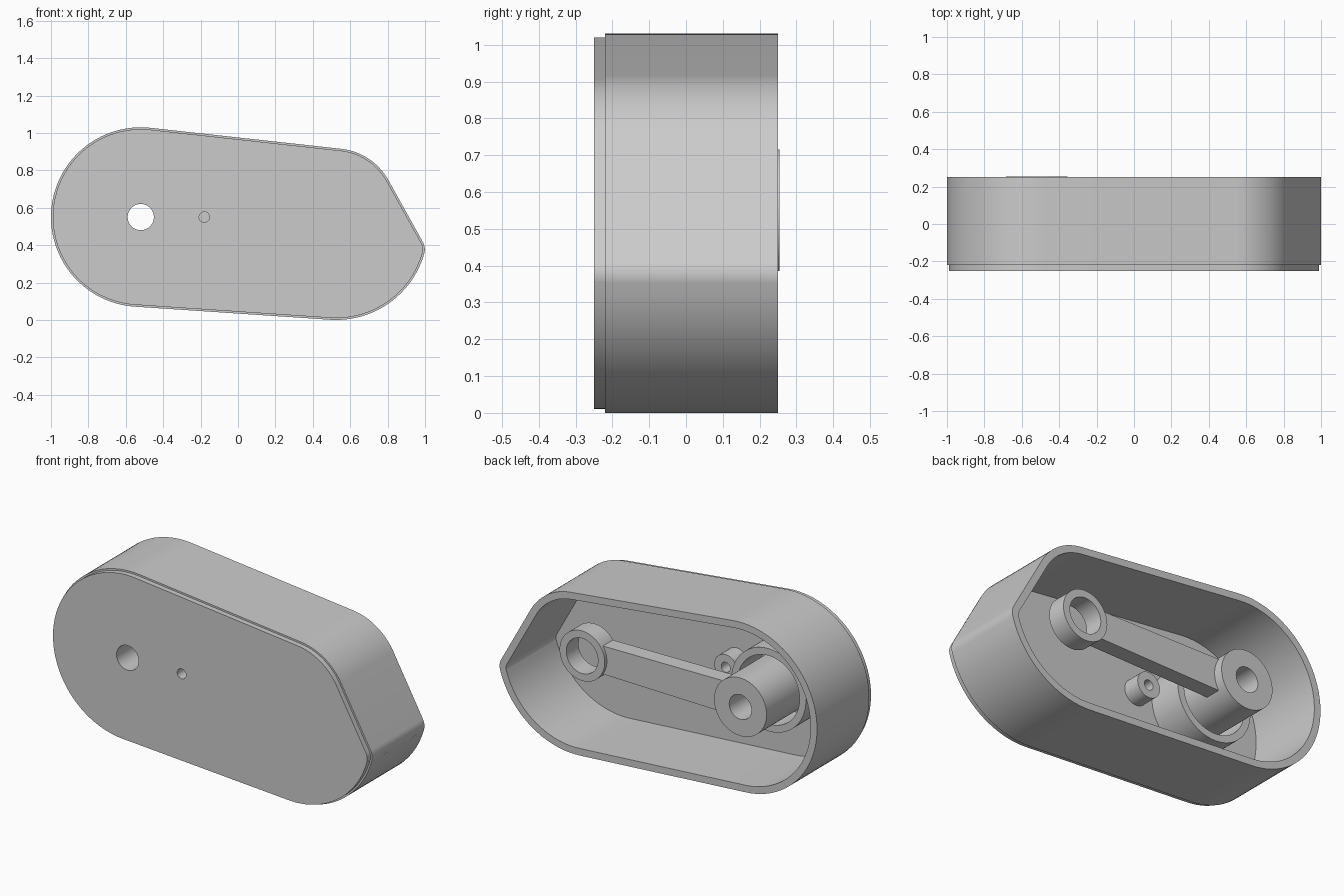
import bpy
import bmesh
from math import cos, sin, radians

cube = bpy.data.objects.get("Cube")
if cube:
    bpy.data.objects.remove(cube)

# single material
grey = bpy.data.materials.new("plain_grey")
grey.use_nodes = True
COLOUR = (0.6, 0.6, 0.6, 1)
grey.diffuse_color = COLOUR
grey.node_tree.nodes["Principled BSDF"].inputs["Base Color"].default_value = COLOUR

# housing outline: centre x, centre z, radius, start and end angle of each arc
ARCS = [
    (-0.52, 0.55, 0.48, 83.7, 266.7),
    (0.525, 0.49, 0.49, 266.7, 344),
    (0.919, 0.377, 0.08, 344, 389.5),
    (0.516, 0.587, 0.33, 29.5, 83.7),
]


def arc(cx, cz, r, start, end, closed=False):
    steps = max(8, round((end - start) / 4))
    count = steps if closed else steps + 1
    angles = [radians(start + (end - start) * i / steps) for i in range(count)]
    return [(cx + r * cos(a), cz + r * sin(a)) for a in angles]


def circle(cx, cz, r):
    return arc(cx, cz, r, 0, 360, True)


def outline(inset):
    points = []
    for cx, cz, r, start, end in ARCS:
        points += arc(cx, cz, r - inset, start, end)
    return points


def build(name, loops, bands, caps):
    """Walls run a loop between two depths; caps fill the loops at one depth."""
    bm = bmesh.new()
    rings = {}

    def ring(key, y):
        if (key, y) not in rings:
            rings[key, y] = [bm.verts.new((x, y, z)) for x, z in loops[key]]
        return rings[key, y]

    for key, y0, y1 in bands:
        a, b = ring(key, y0), ring(key, y1)
        for i in range(len(a)):
            bm.faces.new((a[i - 1], a[i], b[i], b[i - 1]))
    for y, keys in caps:
        edges = []
        for key in keys:
            vs = ring(key, y)
            for i in range(len(vs)):
                edges.append(bm.edges.get((vs[i - 1], vs[i])) or bm.edges.new((vs[i - 1], vs[i])))
        bmesh.ops.triangle_fill(bm, use_beauty=True, edges=edges, normal=(0, 1, 0))
    bmesh.ops.recalc_face_normals(bm, faces=bm.faces)
    mesh = bpy.data.meshes.new(name)
    bm.to_mesh(mesh)
    bm.free()
    mesh.materials.append(grey)
    obj = bpy.data.objects.new(name, mesh)
    bpy.context.collection.objects.link(obj)
    bpy.ops.object.select_all(action="DESELECT")
    obj.select_set(True)
    bpy.context.view_layer.objects.active = obj
    bpy.ops.object.shade_smooth_by_angle(angle=radians(30))
    return obj


def sleeve(name, cx, cz, outer, inner, y0, y1):
    loops = {"outer": circle(cx, cz, outer), "inner": circle(cx, cz, inner)}
    return build(name, loops, [("outer", y0, y1), ("inner", y0, y1)],
                 [(y0, loops), (y1, loops)])


FRONT, STEP, FLOOR, BACK = -0.25, -0.22, -0.2, 0.25
SHAFT = (-0.52, 0.55)
PIN = (-0.18, 0.55)
ROLLER = (0.5, 0.555)

# housing: open at the back, with a stepped front lip and two holes
shell = {
    "outer": outline(0),
    "lip": outline(0.01),
    "inner": outline(0.04),
    "shaft_hole": circle(*SHAFT, 0.07),
    "pin_hole": circle(*PIN, 0.028),
}
build("housing", shell,
      [("outer", STEP, BACK), ("lip", FRONT, STEP), ("inner", FLOOR, BACK),
       ("shaft_hole", FRONT, FLOOR), ("pin_hole", FRONT, FLOOR)],
      [(BACK, ("outer", "inner")), (STEP, ("outer", "lip")),
       (FRONT, ("lip", "shaft_hole", "pin_hole")),
       (FLOOR, ("inner", "shaft_hole", "pin_hole"))])

# bosses standing on the housing floor
sleeve("bearing_collar", *SHAFT, 0.235, 0.195, FLOOR, 0.0)
sleeve("pin_boss", *PIN, 0.072, 0.028, FLOOR, -0.1)

# lever: hub, arm and end ring
sleeve("lever_hub", *SHAFT, 0.165, 0.07, FLOOR, 0.254)
sleeve("lever_end_ring", *ROLLER, 0.142, 0.1, 0.11, 0.22)
arm = {"edge": [(-0.4, 0.46), (0.385, 0.475), (0.385, 0.635), (-0.4, 0.64)]}
build("lever_arm", arm, [("edge", 0.11, 0.2)], [(0.11, arm), (0.2, arm)])
